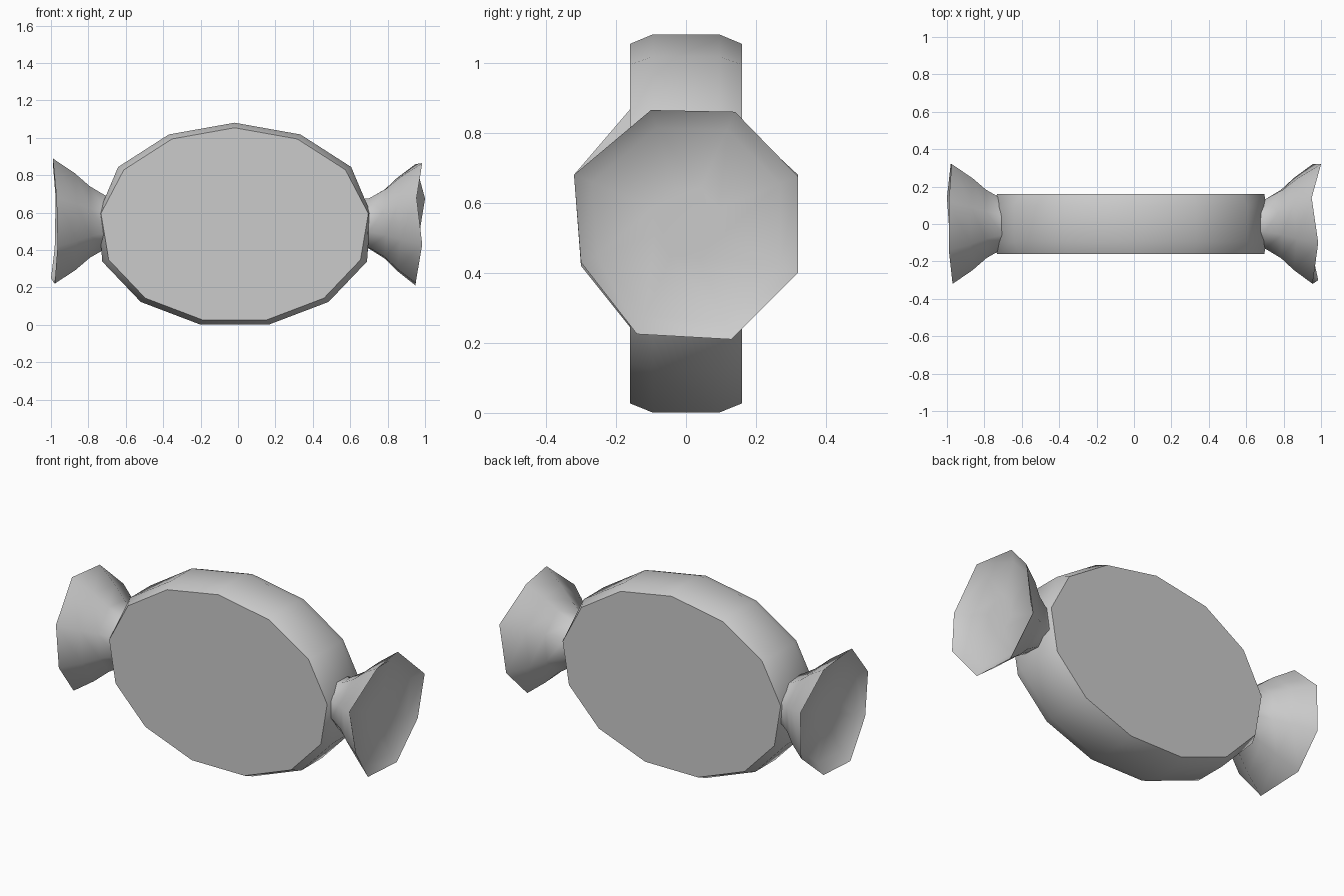
import bpy, bmesh, math
from mathutils import Vector

cube = bpy.data.objects.get("Cube")
if cube:
    bpy.data.objects.remove(cube)

grey = bpy.data.materials.new("plain grey")
grey.use_nodes = True
colour = (0.6, 0.6, 0.6, 1)
grey.diffuse_color = colour
grey.node_tree.nodes["Principled BSDF"].inputs["Base Color"].default_value = colour


def loft(name, rings):
    """Skin a list of point rings, closing both ends."""
    bm = bmesh.new()
    loops = [[bm.verts.new(p) for p in ring] for ring in rings]
    n = len(loops[0])
    for a, b in zip(loops, loops[1:]):
        for i in range(n):
            j = (i + 1) % n
            bm.faces.new((a[i], a[j], b[j], b[i]))
    bm.faces.new(loops[0])
    bm.faces.new(loops[-1])
    bmesh.ops.recalc_face_normals(bm, faces=bm.faces)
    mesh = bpy.data.meshes.new(name)
    bm.to_mesh(mesh)
    bm.free()
    mesh.materials.append(grey)
    obj = bpy.data.objects.new(name, mesh)
    bpy.context.collection.objects.link(obj)
    bpy.ops.object.select_all(action="DESELECT")
    obj.select_set(True)
    bpy.context.view_layer.objects.active = obj
    bpy.ops.object.shade_smooth_by_angle(angle=math.radians(60))


# Oval sweet: thirteen sides, chamfered towards the flat front and back
def oval(y, rx, rz, sides=13):
    ring = []
    for i in range(sides):
        a = math.tau * i / sides
        x = max(-0.727, min(0.727, rx * math.sin(a)))
        ring.append((x - 0.018, y, 0.533 + rz * math.cos(a)))
    return ring


cap, band = (0.72, 0.521), (0.757, 0.548)
loft("sweet_body", [oval(-0.16, *cap), oval(-0.095, *band),
                    oval(0.095, *band), oval(0.16, *cap)])


# Twisted wrapper ends: a flared octagon with an uneven rim and dished end
def wrapper_end(name, side, rim):
    rim = [Vector(p) for p in rim]

    def ring(x, scale, ripple):
        return [(side * (x + (p.x - 0.975) * ripple), p.y * scale,
                 0.545 + (p.z - 0.545) * scale) for p in rim]

    loft(name, [ring(0.66, 0.4, 0), ring(0.70, 0.41, 0),
                ring(0.79, 0.57, 0.2), ring(0.865, 0.77, 0.5),
                ring(0.975, 1, 1), ring(0.93, 0.84, 0.5),
                ring(0.915, 0.3, 0)])


wrapper_end("left_wrapper_end", 1, [
    (0.985, -0.10, 0.865), (0.95, 0.14, 0.86), (1.0, 0.32, 0.675),
    (0.955, 0.32, 0.40), (0.95, 0.13, 0.21), (0.95, -0.14, 0.225),
    (0.985, -0.30, 0.43), (0.955, -0.32, 0.68)])
wrapper_end("right_wrapper_end", -1, [
    (0.99, -0.14, 0.89), (0.99, 0.12, 0.865), (0.975, 0.32, 0.68),
    (0.98, 0.32, 0.41), (1.0, 0.14, 0.25), (0.98, -0.14, 0.22),
    (0.965, -0.30, 0.42), (0.97, -0.32, 0.68)])
